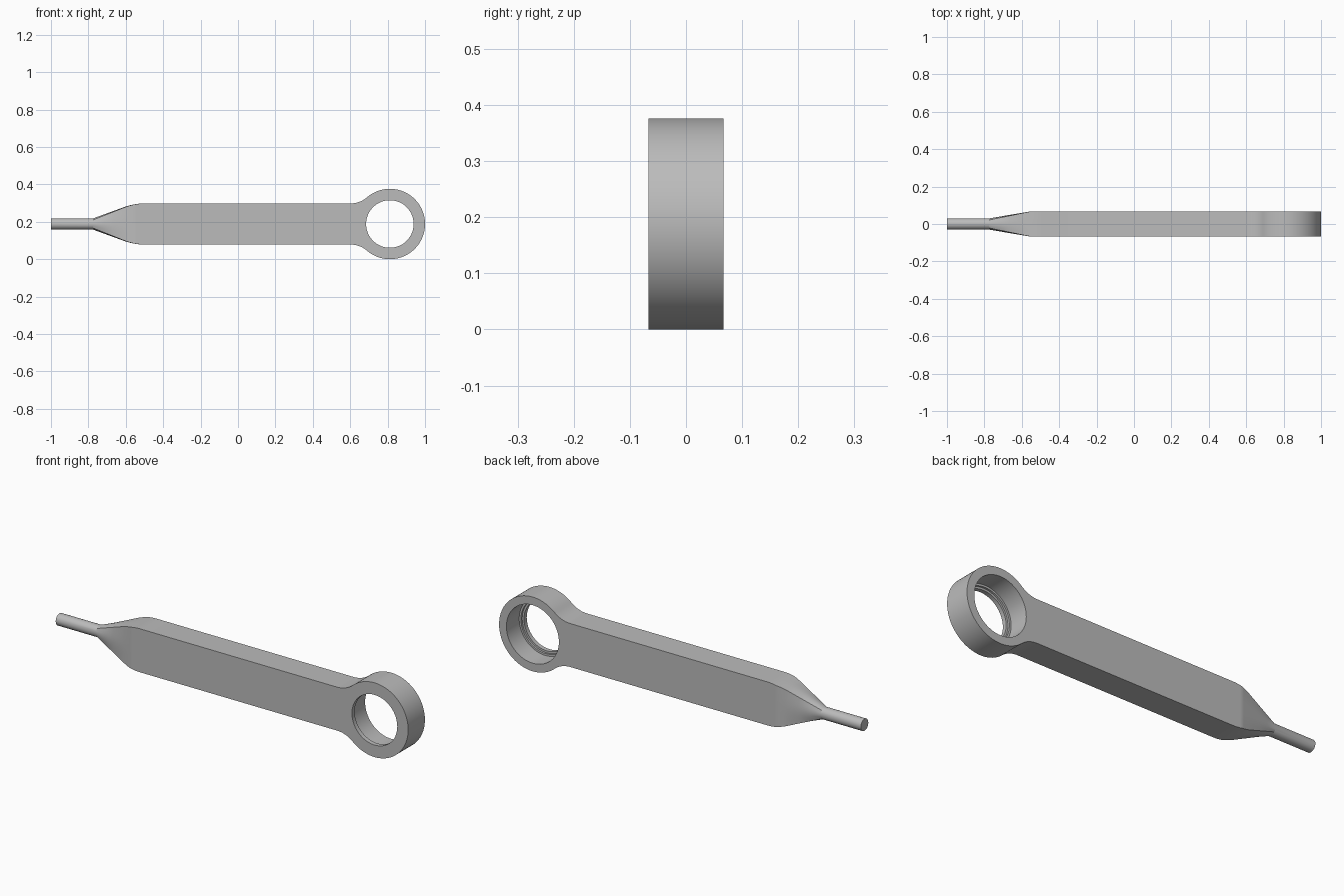
import bpy
import bmesh
from math import sin, cos, atan2, pi, radians, tau

cube = bpy.data.objects.get("Cube")
if cube:
    bpy.data.objects.remove(cube, do_unlink=True)

MID = 0.188            # height of the centre line
W, H = 0.067, 0.11     # half depth and half height of the arm
EYE_X, EYE_R = 0.812, 0.188
ROD_R = 0.03
START = -0.5           # where the taper meets the straight arm

steel = bpy.data.materials.new("plain grey steel")
steel.use_nodes = True
grey = (0.5, 0.5, 0.5, 1)
steel.diffuse_color = grey
steel.node_tree.nodes["Principled BSDF"].inputs["Base Color"].default_value = grey


def make_object(name, bm):
    bmesh.ops.recalc_face_normals(bm, faces=bm.faces)
    mesh = bpy.data.meshes.new(name)
    bm.to_mesh(mesh)
    bm.free()
    obj = bpy.data.objects.new(name, mesh)
    bpy.context.collection.objects.link(obj)
    mesh.materials.append(steel)
    return obj


def select_only(obj):
    bpy.ops.object.select_all(action='DESELECT')
    obj.select_set(True)
    bpy.context.view_layer.objects.active = obj


def bridge(bm, a, b):
    for i in range(len(a)):
        j = (i + 1) % len(a)
        bm.faces.new((a[i], a[j], b[j], b[i]))


def arc(cx, cz, r, a0, a1, n):
    return [(cx + r * cos(a0 + (a1 - a0) * i / n),
             cz + r * sin(a0 + (a1 - a0) * i / n)) for i in range(n + 1)]


# Round rod blending into the rectangular arm
def section(bm, x):
    base, corner, soft = -0.775, -0.555, 0.055
    length = corner - base
    s = max(0, (x - base) / length)
    ty = min(1, s)
    tz = s - max(0, x - corner + soft) ** 2 / (4 * soft * length)
    verts = []
    for i in range(48):
        c, d = cos(tau * i / 48), sin(tau * i / 48)
        m = max(abs(c), abs(d))
        y = (1 - ty) * ROD_R * c + ty * W * c / m
        z = (1 - tz) * ROD_R * d + tz * H * d / m
        verts.append(bm.verts.new((x, y, MID + z)))
    return verts


bm = bmesh.new()
stations = [-1, -0.775, -0.72, -0.665]
stations += [-0.61 + 0.011 * i for i in range(10)] + [START]
rings = [section(bm, x) for x in stations]
for a, b in zip(rings, rings[1:]):
    bridge(bm, a, b)
bm.faces.new(rings[0])
rod = make_object("tapered_rod", bm)

# Arm outline: straight bar, concave neck, round eye
neck_r = 0.134
neck_z = H + neck_r
neck_dx = ((EYE_R + neck_r) ** 2 - neck_z ** 2) ** 0.5
touch = atan2(neck_z, -neck_dx)
top = [(START, H)]
top += arc(EYE_X - neck_dx, neck_z, neck_r, -pi / 2, touch - pi, 12)
top += arc(EYE_X, 0, EYE_R, touch, 0, 40)[1:]
outline = top + [(x, -z) for x, z in reversed(top[:-1])]

bm = bmesh.new()
front, back = [[bm.verts.new((x, y, MID + z)) for x, z in outline] for y in (-W, W)]
bridge(bm, front, back)
bm.faces.new(front)
bm.faces.new(back)
arm = make_object("arm_with_eye", bm)

# Stepped bearing seat: wide from the back, narrow lip at the front
bm = bmesh.new()
steps = [(0.127, -0.1), (0.127, -0.045), (0.137, -0.045),
         (0.137, -0.035), (0.147, -0.035), (0.147, 0.1)]
rings = [[bm.verts.new((EYE_X + x, y, MID + z)) for x, z in arc(0, 0, r, 0, tau, 72)[:-1]]
         for r, y in steps]
for a, b in zip(rings, rings[1:]):
    bridge(bm, a, b)
bm.faces.new(rings[0])
bm.faces.new(rings[-1])
cutter = make_object("bore_cutter", bm)
cutter.hide_render = True

cut = arm.modifiers.new("bore", 'BOOLEAN')
cut.operation = 'DIFFERENCE'
cut.solver = 'EXACT'
cut.object = cutter
select_only(arm)
bpy.ops.object.modifier_apply(modifier=cut.name)
bpy.data.objects.remove(cutter, do_unlink=True)

# Smooth the curved walls, keep the edges crisp
for obj in (rod, arm):
    select_only(obj)
    bpy.ops.object.shade_smooth_by_angle(angle=radians(16))
